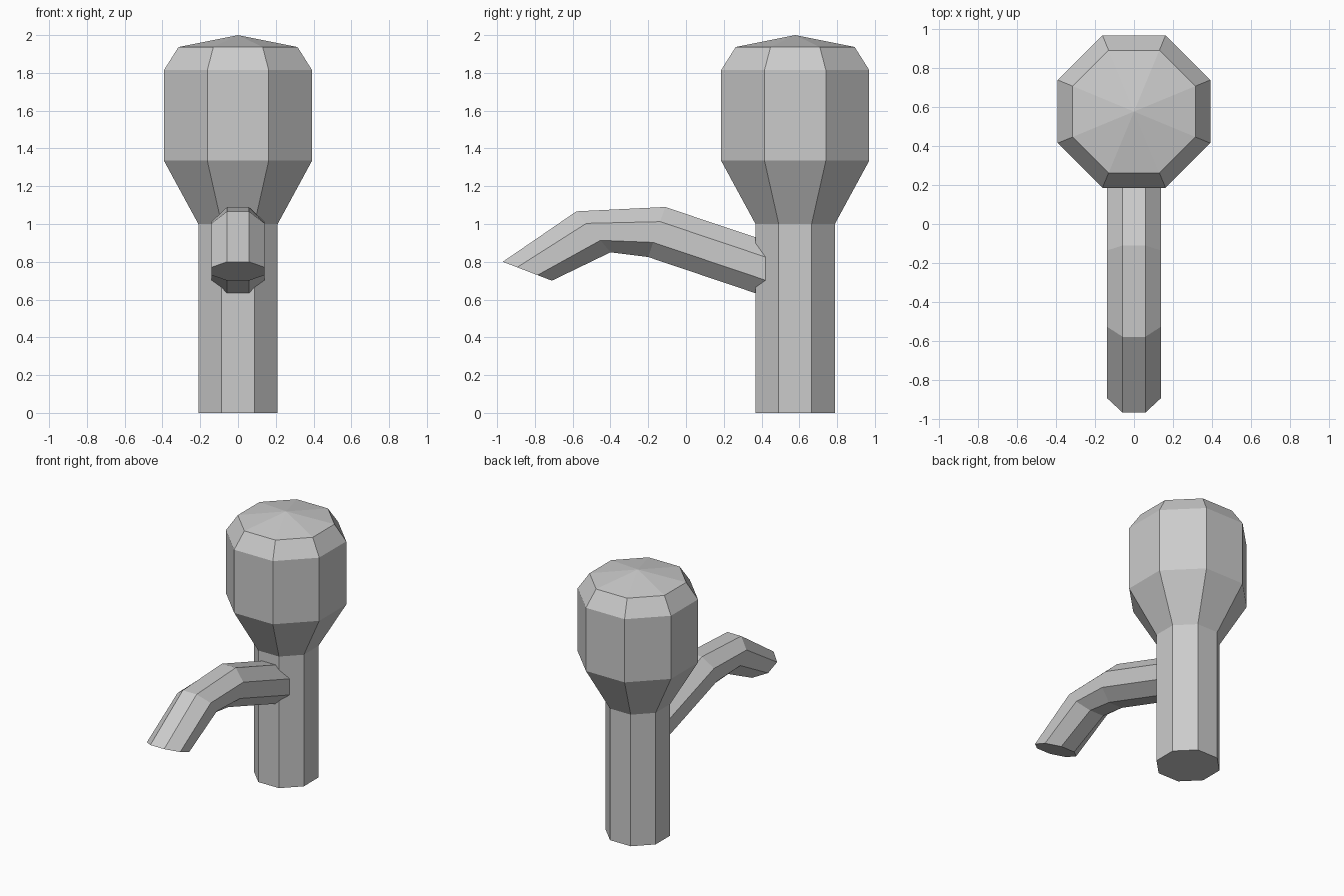
import bpy, bmesh, math
from mathutils import Vector

cube = bpy.data.objects.get("Cube")
if cube:
    bpy.data.objects.remove(cube, do_unlink=True)

SIDES = 8
CENTRE_Y = 0.578

grey = bpy.data.materials.new("plain_grey")
grey.use_nodes = True
colour = (0.6, 0.6, 0.6, 1.0)
grey.diffuse_color = colour
grey.node_tree.nodes["Principled BSDF"].inputs["Base Color"].default_value = colour


def ring(centre, u, v):
    """Flat-sided octagon whose half widths are the vectors u and v."""
    scale = 1 / math.cos(math.pi / SIDES)
    angles = [(i + 0.5) * math.tau / SIDES for i in range(SIDES)]
    return [centre + scale * (math.cos(a) * u + math.sin(a) * v) for a in angles]


def loft(name, rings, apex=None):
    """Skin a list of rings, closing the end with a cap or a point."""
    bm = bmesh.new()
    loops = [[bm.verts.new(p) for p in r] for r in rings]
    for a, b in zip(loops, loops[1:]):
        for i in range(SIDES):
            j = (i + 1) % SIDES
            bm.faces.new((a[i], a[j], b[j], b[i]))
    bm.faces.new(loops[0][::-1])
    if apex is None:
        bm.faces.new(loops[-1])
    else:
        tip = bm.verts.new(apex)
        for i in range(SIDES):
            bm.faces.new((loops[-1][i], loops[-1][(i + 1) % SIDES], tip))
    bmesh.ops.recalc_face_normals(bm, faces=bm.faces[:])
    mesh = bpy.data.meshes.new(name)
    bm.to_mesh(mesh)
    bm.free()
    mesh.materials.append(grey)
    obj = bpy.data.objects.new(name, mesh)
    bpy.context.collection.objects.link(obj)
    return obj


# Upright post flaring into a bulbous head with a shallow pointed cap
profile = [(0.21, 0), (0.21, 1.0), (0.392, 1.335), (0.392, 1.815), (0.315, 1.937)]
loft("post_and_head",
     [ring(Vector((0, CENTRE_Y, z)), Vector((r, 0, 0)), Vector((0, r, 0)))
      for r, z in profile],
     apex=Vector((0, CENTRE_Y, 2.0)))

# Bent spout: upper and lower edge (y, z) at each bend, ending inside the post
bends = [((-0.97, 0.80), (-0.71, 0.70)),
         ((-0.58, 1.067), (-0.40, 0.85)),
         ((-0.11, 1.09), (-0.20, 0.825)),
         ((0.53, 0.875), (0.45, 0.606))]
spout_rings = []
for top, bottom in bends:
    t, b = Vector((0, *top)), Vector((0, *bottom))
    spout_rings.append(ring((t + b) / 2, Vector((0.14, 0, 0)), (t - b) / 2))
loft("spout", spout_rings)
